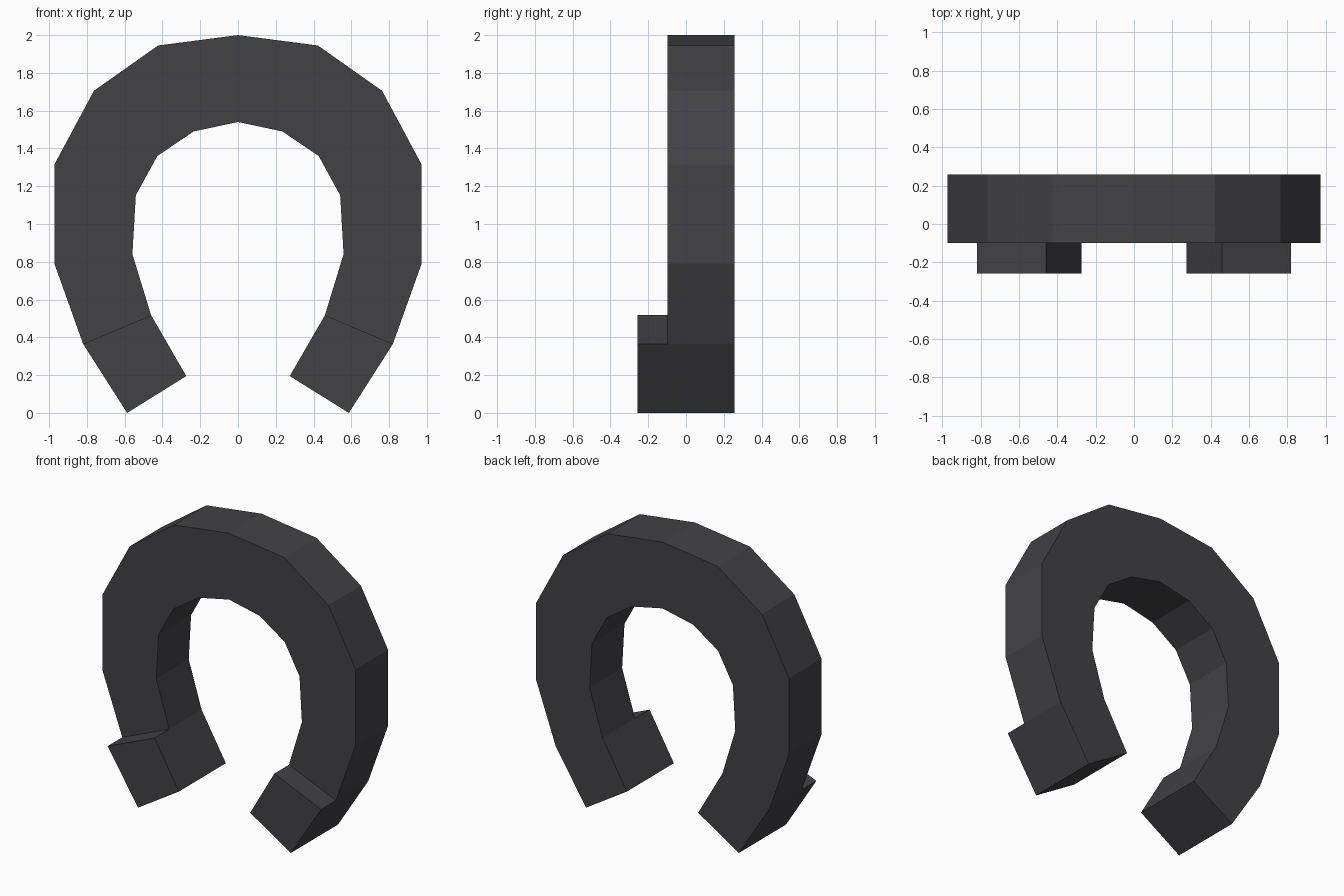
import bpy, bmesh

if "Cube" in bpy.data.objects:
    bpy.data.objects.remove(bpy.data.objects["Cube"])

# Half profile from the crown down to the heel: (outer x, z), (inner x, z)
HALF = [((0, 2.0), (0, 1.54)),
        ((0.423, 1.945), (0.235, 1.49)),
        ((0.763, 1.705), (0.427, 1.36)),
        ((0.972, 1.315), (0.541, 1.152)),
        ((0.972, 0.79), (0.559, 0.84)),
        ((0.82, 0.365), (0.46, 0.517)),
        ((0.587, 0.0), (0.274, 0.195))]
FRONT, BACK, HEEL_FRONT = -0.098, 0.258, -0.258

mat = bpy.data.materials.new("dark iron")
mat.diffuse_color = (0.055, 0.054, 0.06, 1)
mat.use_nodes = True
mat.node_tree.nodes["Principled BSDF"].inputs["Base Color"].default_value = mat.diffuse_color

# Full arch: mirrored left side, then the right side
stations = [((-o[0], o[1]), (-i[0], i[1])) for o, i in reversed(HALF[1:])] + HALF

bm = bmesh.new()
rings = []
for (ox, oz), (ix, iz) in stations:
    rings.append([bm.verts.new(p) for p in (
        (ox, FRONT, oz), (ox, BACK, oz), (ix, BACK, iz), (ix, FRONT, iz))])

front_faces = []
for a, b in zip(rings, rings[1:]):
    for k in range(4):
        n = (k + 1) % 4
        f = bm.faces.new((a[k], a[n], b[n], b[k]))
        if k == 3:
            front_faces.append(f)
bm.faces.new(rings[0])
bm.faces.new(rings[-1][::-1])
bmesh.ops.recalc_face_normals(bm, faces=bm.faces[:])

# Raised heel blocks on the front of both ends
heels = bmesh.ops.extrude_discrete_faces(bm, faces=[front_faces[0], front_faces[-1]])["faces"]
for f in heels:
    bmesh.ops.translate(bm, verts=f.verts[:], vec=(0, HEEL_FRONT - FRONT, 0))
bmesh.ops.recalc_face_normals(bm, faces=bm.faces[:])

mesh = bpy.data.meshes.new("horseshoe")
bm.to_mesh(mesh)
bm.free()
mesh.materials.append(mat)
bpy.context.collection.objects.link(bpy.data.objects.new("horseshoe", mesh))
